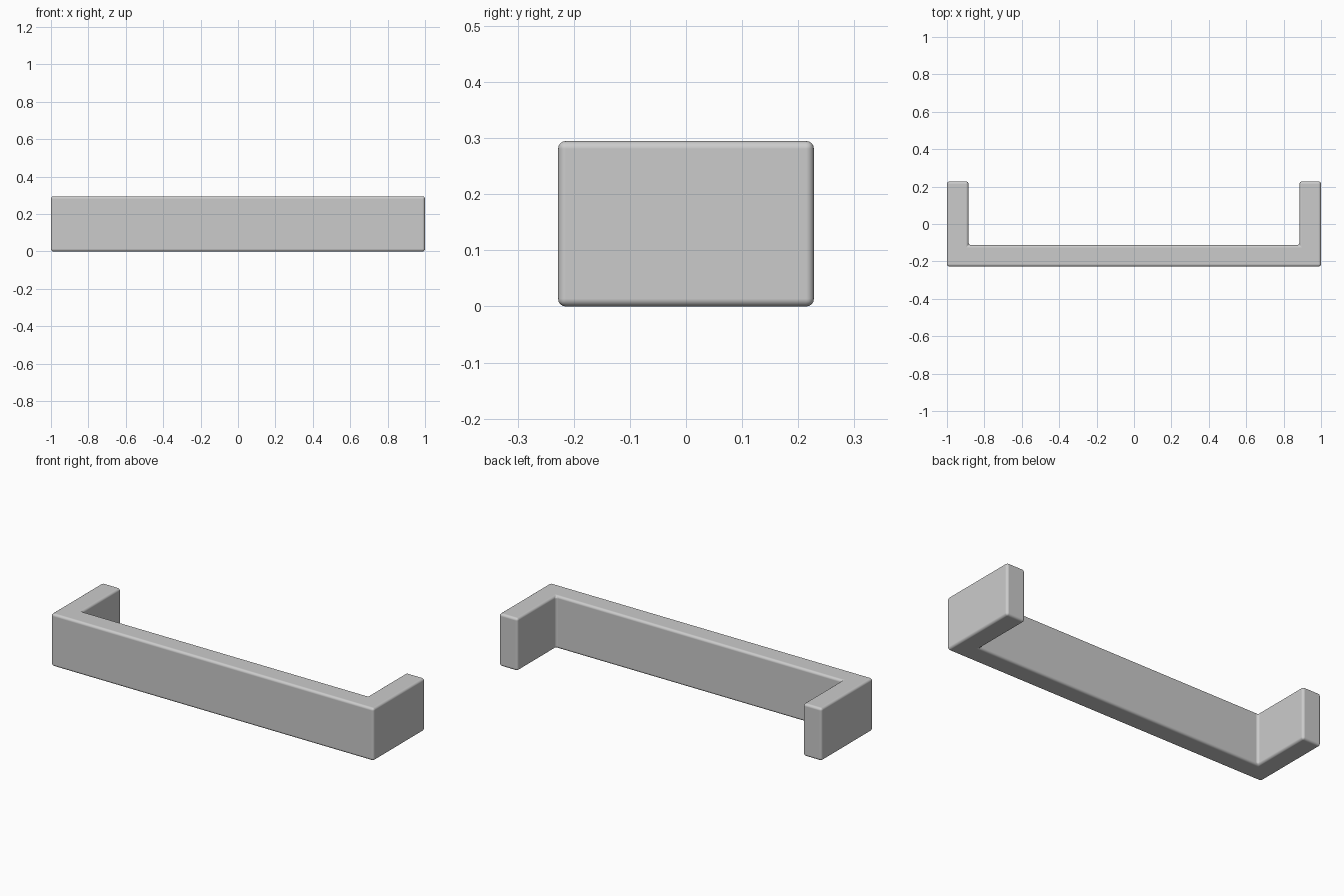
import bpy, bmesh

if "Cube" in bpy.data.objects:
    bpy.data.objects.remove(bpy.data.objects["Cube"])

W, D, H, T = 1.0, 0.228, 0.295, 0.115   # half width, half depth, height, wall thickness

# U-shaped outline seen from above, extruded upwards
half = [(W, -D), (W, D), (W - T, D), (W - T, -D + T)]
outline = half + [(-x, y) for x, y in reversed(half)]

bm = bmesh.new()
base = bm.faces.new([bm.verts.new((x, y, 0)) for x, y in outline])
ext = bmesh.ops.extrude_face_region(bm, geom=[base])
top = [v for v in ext["geom"] if isinstance(v, bmesh.types.BMVert)]
bmesh.ops.translate(bm, verts=top, vec=(0, 0, H))
bmesh.ops.recalc_face_normals(bm, faces=bm.faces)
mesh = bpy.data.meshes.new("bar_handle")
bm.to_mesh(mesh)
bm.free()

handle = bpy.data.objects.new("bar_handle", mesh)
bpy.context.collection.objects.link(handle)

# Softly rounded edges
bevel = handle.modifiers.new("rounded_edges", "BEVEL")
bevel.width = 0.014
bevel.segments = 4
bevel.limit_method = "ANGLE"
bevel.harden_normals = True

bpy.context.view_layer.objects.active = handle
handle.select_set(True)
bpy.ops.object.shade_smooth_by_angle()
